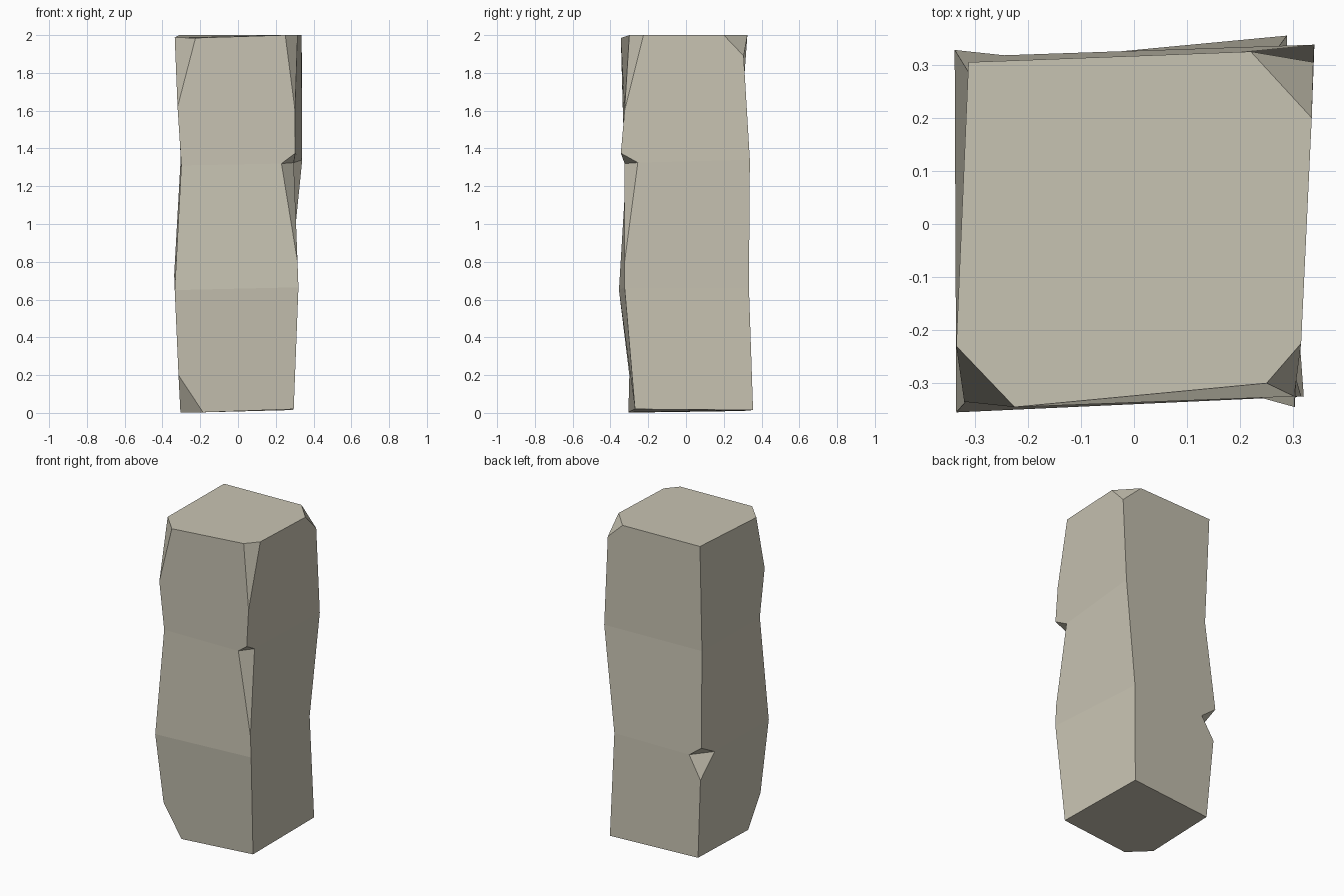
import bpy, bmesh
from mathutils import Vector

if "Cube" in bpy.data.objects:
    bpy.data.objects.remove(bpy.data.objects["Cube"])

# Four uneven rings, corners ordered front-left, front-right, back-right, back-left
RINGS = [
    [(-.31, -.30, 0), (.295, -.27, .02), (.288, .355, .015), (-.295, .30, .01)],
    [(-.335, -.355, .65), (.32, -.325, .665), (.272, .333, .665), (-.34, .33, .66)],
    [(-.30, -.315, 1.31), (.303, -.345, 1.335), (.34, .338, 1.34), (-.305, .275, 1.32)],
    [(-.34, -.345, 1.985), (.32, -.295, 2), (.338, .328, 2), (-.312, .305, 2)],
]

bm = bmesh.new()
rings = [[bm.verts.new(c) for c in ring] for ring in RINGS]
bm.faces.new(rings[0][::-1])
bm.faces.new(rings[-1])
for low, high in zip(rings, rings[1:]):
    for i in range(4):
        j = (i + 1) % 4
        bm.faces.new((low[i], low[j], high[j], high[i]))


def chip(v, points):
    """Break off a corner: each point replaces v on the edge it lies along.
    Three points leave one facet; four (up, side, side, down) leave a notch."""
    points = [Vector(p) for p in points]
    new = [None] * len(points)
    for e in list(v.link_edges):
        d = (e.other_vert(v).co - v.co).normalized()
        k = max(range(len(points)), key=lambda n: (points[n] - v.co).normalized().dot(d))
        new[k] = bmesh.utils.edge_split(e, v, 0.3)[1]
    for n, p in zip(new, points):
        n.co = p
    for f in list(v.link_faces):
        a, b = [n for n in new if n in f.verts[:]]
        bmesh.utils.face_split(f, a, b)
    bmesh.ops.delete(bm, geom=[v], context='VERTS')
    bm.faces.new(new[:3])
    if len(new) == 4:
        bm.faces.new(new[1:])


# Broken corners at the top and bottom
chip(rings[3][0], [(-.335, -.23, 1.987), (-.225, -.345, 1.985), (-.32, -.335, 1.62)])
chip(rings[3][1], [(.25, -.30, 2), (.315, -.225, 2), (.302, -.325, 1.6)])
chip(rings[3][2], [(.22, .325, 2), (.335, .20, 2), (.338, .305, 1.89)])
chip(rings[0][0], [(-.185, -.305, .003), (-.305, -.19, .003), (-.315, -.30, .2)])

# Notches in the upright edges
chip(rings[2][1], [(.303, -.345, 1.375), (.23, -.325, 1.32), (.295, -.255, 1.325), (.315, -.325, .8)])
chip(rings[1][3], [(-.338, .328, .73), (-.245, .318, .66), (-.328, .18, .65), (-.328, .323, .52)])

bmesh.ops.recalc_face_normals(bm, faces=bm.faces)
mesh = bpy.data.meshes.new("stone_pillar")
bm.to_mesh(mesh)
bm.free()
pillar = bpy.data.objects.new("stone_pillar", mesh)
bpy.context.collection.objects.link(pillar)

# Warm grey stone
stone = bpy.data.materials.new("stone")
stone.diffuse_color = (.58, .55, .45, 1)
stone.use_nodes = True
stone.node_tree.nodes["Principled BSDF"].inputs["Base Color"].default_value = stone.diffuse_color
mesh.materials.append(stone)
